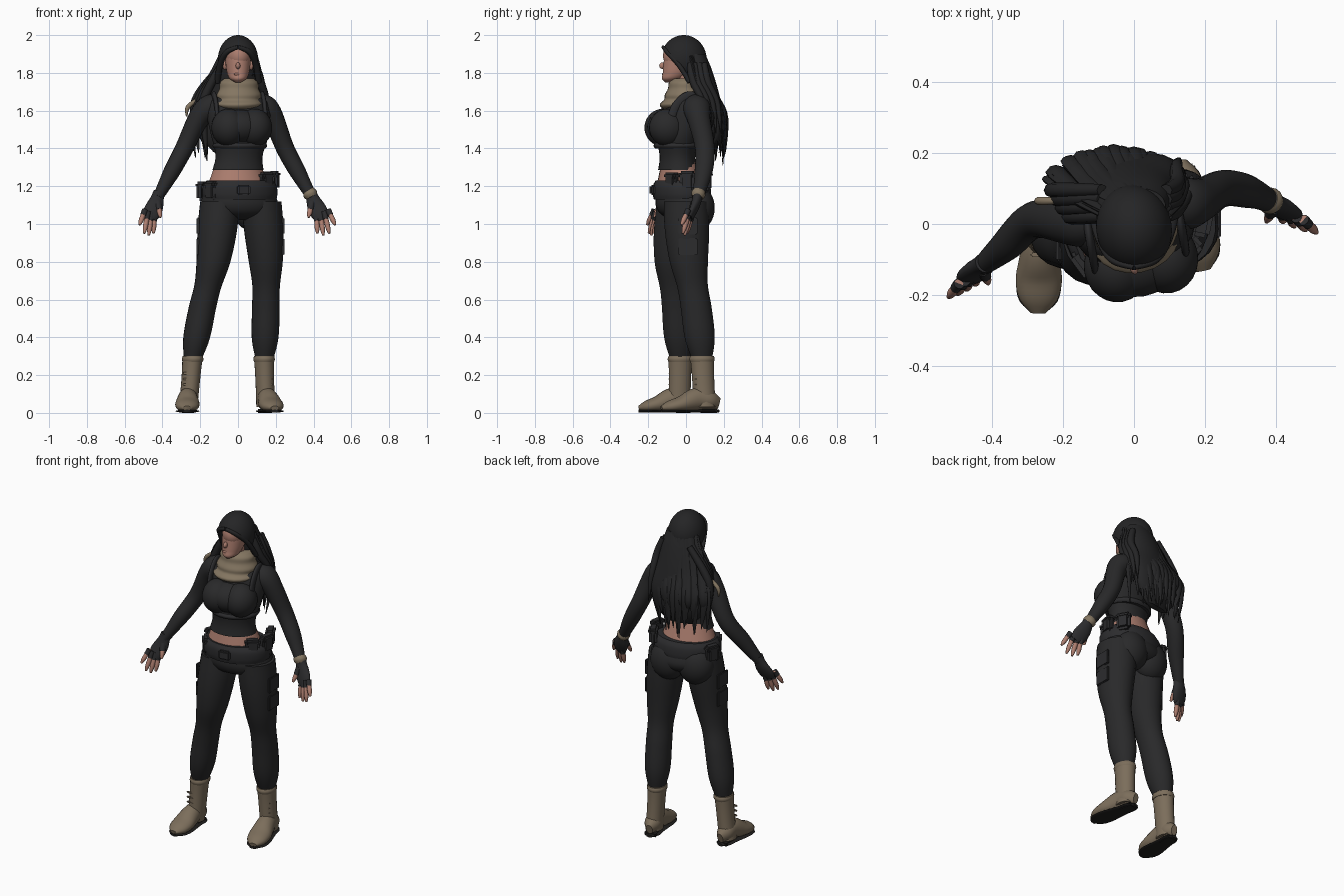
import bpy, bmesh, math, random
from mathutils import Vector, Matrix

if "Cube" in bpy.data.objects:
    bpy.data.objects.remove(bpy.data.objects["Cube"])
random.seed(4)


def material(name, *rgb):
    mat = bpy.data.materials.new(name)
    mat.use_nodes = True
    mat.diffuse_color = (*rgb, 1)
    bsdf = mat.node_tree.nodes["Principled BSDF"]
    bsdf.inputs["Base Color"].default_value = (*rgb, 1)
    return mat


CLOTH = material("black cloth", .022, .022, .023)
HAIR = material("black hair", .018, .018, .019)
GEAR = material("charcoal leather", .025, .025, .027)
SKIN = material("skin", .42, .21, .16)
BOOT = material("tan leather", .2, .155, .105)
SCARF = material("tan knit", .23, .18, .12)
SOLE = material("dark rubber", .015, .014, .013)
UP = Vector((0, 0, 1))
TURN = Matrix.Rotation(.18, 3, "Z")  # the body is turned slightly about its axis


def finish(bm, name, mat):
    bmesh.ops.recalc_face_normals(bm, faces=bm.faces[:])
    mesh = bpy.data.meshes.new(name)
    bm.to_mesh(mesh)
    bm.free()
    mesh.materials.append(mat)
    obj = bpy.data.objects.new(name, mesh)
    bpy.context.collection.objects.link(obj)
    bpy.ops.object.select_all(action="DESELECT")
    obj.select_set(True)
    bpy.context.view_layer.objects.active = obj
    bpy.ops.object.shade_smooth_by_angle(angle=math.radians(50))


def sample(keys, t):
    """Smooth curve through evenly spaced keys, either numbers or vectors."""
    last = len(keys) - 1
    i = min(int(t * last), last - 1)
    f = t * last - i
    a, b, c, d = (keys[min(max(i + k, 0), last)] for k in (-1, 0, 1, 2))
    return b + (c - a) * (f / 2) + (a * 2 - b * 5 + c * 4 - d) * (f * f / 2) + (b * 3 - a - c * 3 + d) * (f ** 3 / 2)


def loft(name, mat, path, width, depth, rings=20, sides=20, level=False, ref=(0, 1, 0), floor=0):
    """Elliptical rings along a path; depth is a ratio of the width or its own keys."""
    bm = bmesh.new()
    path = [Vector(p) for p in path]
    hoops = []
    for i in range(rings + 1):
        t = i / rings
        w = max(sample(width, t), .001)
        h = max(sample(depth, t), .001) if isinstance(depth, tuple) else w * depth
        if level:
            u, v = TURN.col[0], TURN.col[1]
        else:
            along = sample(path, min(t + .02, 1)) - sample(path, max(t - .02, 0))
            u = Vector(ref).cross(along).normalized()
            v = along.normalized().cross(u)
        hoop = []
        for k in range(sides):
            a = math.tau * k / sides
            p = sample(path, t) + u * w * math.cos(a) + v * h * math.sin(a)
            p.z = max(p.z, floor)
            hoop.append(bm.verts.new(p))
        hoops.append(hoop)
    for lower, upper in zip(hoops, hoops[1:]):
        for k in range(sides):
            bm.faces.new((lower[k - 1], lower[k], upper[k], upper[k - 1]))
    bm.faces.new(hoops[0])
    bm.faces.new(hoops[-1])
    finish(bm, name, mat)


def ball(name, mat, centre, size, segments=24, opening=None):
    """Ellipsoid; an opening direction slices off that side of it."""
    bm = bmesh.new()
    bmesh.ops.create_uvsphere(bm, u_segments=segments, v_segments=segments, radius=1, matrix=Matrix.Translation(centre)
                              @ TURN.to_4x4() @ Matrix.Diagonal((*size, 1)))
    if opening:
        bmesh.ops.bisect_plane(bm, geom=bm.verts[:] + bm.edges[:] + bm.faces[:], plane_co=(0, 0, 1.8),
                               plane_no=opening, clear_outer=True)
    finish(bm, name, mat)


def box(name, mat, centre, size, turn=0):
    bm = bmesh.new()
    bmesh.ops.create_cube(bm, size=1, matrix=Matrix.Translation(centre) @ Matrix.Rotation(turn, 4, "Z")
                          @ Matrix.Diagonal((*size, 1)))
    bmesh.ops.bevel(bm, geom=bm.edges[:], offset=min(size) / 3, segments=2, affect="EDGES")
    finish(bm, name, mat)


# Torso, bare midriff and pelvis
loft("top", CLOTH, [(0, -.045, 1.285), (.01, -.04, 1.45), (0, .01, 1.6), (0, .02, 1.7)],
     (.138, .126, .15, .165, .175, .155, .07), .74, level=True)
loft("midriff", SKIN, [(0, -.04, 1.35), (0, -.03, 1.2)], (.11, .165), .76, level=True)
loft("pelvis", CLOTH, [(0, -.03, 1.23), (.01, -.01, 1.1), (.02, -.01, 1.02)],
     (.165, .19, .207, .17, .06), .72, level=True)
ball("bust_bridge", CLOTH, (.01, -.1, 1.515), (.125, .105, .09))
for side, s in (("right", -1), ("left", 1)):
    ball(side + "_bust", CLOTH, TURN @ Vector((.07 * s, -.11, 1.51)), (.092, .1, .1))
    ball(side + "_buttock", CLOTH, TURN @ Vector((.085 * s, .045, 1.085)), (.108, .092, .12))
    strap = [TURN @ Vector((.13 * s, y, z)) for y, z in ((-.11, 1.52), (-.08, 1.62), (0, 1.68), (.09, 1.62))]
    loft(side + "_vest_strap", GEAR, strap, (.02, .024, .02), .5, ref=(s, 0, 0))
loft("bust_band", GEAR, [(.01, -.045, 1.4), (.01, -.045, 1.43)], (.138, .147, .138), .86, level=True)

# Belt with buckle and a ring of pouches
loft("belt", GEAR, [(.01, -.02, 1.13), (.01, -.025, 1.23)], (.196, .202, .198, .178), .76, level=True)
box("buckle", GEAR, (.03, -.175, 1.18), (.07, .025, .055), .18)
for angle in (-2.5, -.8, -.2, .5, 2.8):
    spot = TURN @ Vector((.195 * math.cos(angle), .14 * math.sin(angle), 1.2 + .03 * math.cos(angle)))
    box("belt_pouch", GEAR, spot, (.045, .08, .1), angle)
    box("pouch_flap", GEAR, spot + UP * .035, (.053, .088, .035), angle)

# Legs share one profile, and stand on different paths
LEGS = {"right": [(-.095, -.035, 1.12), (-.13, -.065, .8), (-.19, -.045, .55), (-.24, -.03, .28)],
        "left": [(.125, 0, 1.12), (.147, .015, .8), (.147, .055, .55), (.14, .085, .28)]}
for side, path in LEGS.items():
    loft(side + "_leg", CLOTH, path, (.105, .105, .09, .073, .073, .071, .046), 1.14, rings=30, level=True)
for side, x, y in (("right", -.212, -.055), ("left", .238, .01)):
    for z in (.88, .99):
        box(side + "_thigh_pocket", GEAR, (x, y, z), (.014, .1, .09))


# Boots: shaft, foot running toward the toe, sole, heel and laces
def boot(side, top, ankle, toe):
    top, ankle, toe = Vector((*top, .3)), Vector((*ankle, 0)), Vector((*toe, 0))
    ahead = (toe - ankle).normalized()
    turn = math.atan2(ahead.x, -ahead.y)
    back = ankle - ahead * .075
    loft(side + "_boot_shaft", BOOT, [top, ankle.lerp(top, .5), ankle + UP * .03], (.054, .05, .049, .05), 1.2, level=True)
    loft(side + "_boot_cuff", BOOT, [top - UP * .03, top], (.053, .057, .053), 1.2, rings=6, level=True)
    foot = [back.lerp(toe, f) + UP * z for f, z in ((0, .05), (.33, .075), (.67, .045), (1, .025))]
    loft(side + "_boot_foot", BOOT, foot, (.02, .047, .05, .058, .065, .056, .022),
         (.03, .05, .06, .055, .042, .032, .012), ref=UP, floor=.012)
    loft(side + "_sole", SOLE, [back + UP * .009, toe + UP * .009], (.018, .046, .049, .057, .064, .055, .022),
         (.008, .008, .008), ref=UP)
    box(side + "_heel", SOLE, ankle - ahead * .02 + UP * .01, (.075, .09, .02), turn)
    for k in range(4):
        box(side + "_boot_lace", BOOT, ankle + ahead * .052 + UP * (.12 + .03 * k), (.05, .012, .012), turn)


boot("right", (-.24, -.03), (-.265, -.035), (-.27, -.25))
boot("left", (.138, .085), (.147, .1), (.195, -.13))

# Sleeves share one profile too
SLEEVES = {"right": [(-.1, .01, 1.65), (-.2, .01, 1.57), (-.285, .01, 1.4), (-.36, -.06, 1.26), (-.425, -.115, 1.14)],
           "left": [(.1, .05, 1.65), (.18, .065, 1.57), (.25, .1, 1.4), (.325, .09, 1.26), (.392, .06, 1.14)]}
for side, path in SLEEVES.items():
    loft(side + "_sleeve", CLOTH, path, (.05, .068, .056, .05, .047, .044, .035, .027), 1.08, rings=30)
wrist = Vector(SLEEVES["left"][-1])
loft("bracelet", SCARF, [wrist + Vector((-.017, .01, .035)), wrist], (.032, .038, .03), 1, sides=16)


# Fingerless gloves with bare finger ends
def hand(side, s, spread, slant):
    start = Vector(SLEEVES[side][-1])

    def place(across, down, forward):
        return start + Vector((s * spread * across, -.1 * down - forward - slant * across, -down))

    loft(side + "_glove", GEAR, [place(-.01, -.03, 0), place(.018, .04, 0), place(.058, .11, .01)],
         (.03, .034, .044, .047, .034), (.03, .026, .024, .02, .014), sides=16)
    for k, drop in enumerate((.19, .2, .19, .145)):
        root = place(.024 + .022 * k, .09 - .008 * k, .01)
        tip = place(.03 + .033 * k, drop, .025)
        loft(side + "_finger", SKIN, [root, tip], (.013, .013, .013, .006), 1, sides=10)
        loft(side + "_glove_finger", GEAR, [root, root.lerp(tip, .35)], (.016, .015), 1, rings=4, sides=10)
    base, end = place(0, .025, .01), place(-.02, .105, .05)
    loft(side + "_thumb", SKIN, [base, end], (.018, .015, .013, .006), 1, sides=10)
    loft(side + "_glove_thumb", GEAR, [base, base.lerp(end, .5)], (.022, .016), 1, rings=4, sides=10)


hand("right", -1, .75, .4)
hand("left", 1, .95, .35)

# Head and neck
loft("neck", SKIN, [(0, .02, 1.66), (0, -.01, 1.8)], (.05, .043, .045), 1.1, level=True)
ball("skull", SKIN, (0, -.025, 1.89), (.07, .098, .085))
loft("jaw", SKIN, [(0, -.09, 1.75), (0, -.05, 1.8), (0, -.03, 1.88)], (.016, .045, .058, .065, .068), 1.28, level=True)
ball("nose", SKIN, (0, -.122, 1.838), (.012, .02, .018))
ball("lips", SKIN, (0, -.116, 1.793), (.022, .01, .008))
for x in (-.07, .07):
    ball("ear", SKIN, (x, 0, 1.845), (.012, .02, .03))

# Scarf with folds and a loose end
loft("scarf", SCARF, [(0, -.055, 1.6), (.005, -.017, 1.67), (.005, -.005, 1.77)],
     (.05, .1, .127, .115, .12, .105, .102, .08), .82, rings=35, level=True)
loft("scarf_end", SCARF, [(-.2, .065, 1.67), (-.264, .065, 1.62), (-.272, .065, 1.57)], (.008, .012, .004), 1, sides=10)

# Hair cap sliced open along the hairline, edged by a parted fringe
ball("hair_cap", HAIR, (0, -.012, 1.87), (.106, .122, .13), 48, (0, -1, -1))
for s in (-1, 1):
    fringe = [(0, -.122, 1.937), (.06 * s, -.1, 1.91), (.094 * s, -.04, 1.845), (.11 * s, .02, 1.75)]
    loft("fringe", HAIR, fringe, (.01, .014, .016, .016), .8, sides=10)

# Long hair: inner mass and overlapping tapered locks
loft("hair_mass", HAIR, [(0, .04, 1.9), (-.015, .085, 1.72), (-.045, .135, 1.56), (-.05, .13, 1.38)],
     (.09, .112, .13, .16, .17, .15, .08), (.06, .075, .08, .07, .06, .05, .02), level=True)
for layer in range(2):
    for i in range(17):
        t = -1 + i / 8 + random.uniform(-.06, .06)
        bow = .07 * (1 - t * t)
        end = 1.34 + .07 * layer + .05 * abs(t) + random.uniform(-.05, .05)
        lock = [(.09 * t, .03 + bow, 1.89), (.145 * t - .025, .08 + bow, 1.7),
                (.185 * t - .05, .13 + bow + .01 * layer, 1.57),
                (.165 * t - .055, .12 + bow + random.uniform(-.01, .02), end)]
        r = random.uniform(.018, .03)
        loft("hair_lock", HAIR, lock, (r / 2, r, r, r * .8, .002), .6, rings=16, sides=8)

# Locks falling behind each shoulder
for k in range(4):
    x = -.18 - .014 * k
    y = .02 + .025 * k
    loft("right_side_lock", HAIR, [(-.09, y, 1.84), (x, y, 1.66), (x, y, 1.52), (x + .015, y, 1.36 + .04 * k)],
         (.018, .023, .021, .015, .002), .95, sides=8)
    loft("left_side_lock", HAIR, [(.09, y, 1.85), (.12, y + .02, 1.75), (.15 - .01 * k, y + .07, 1.64), (.13, y + .09, 1.48)],
         (.018, .022, .02, .014, .002), .95, sides=8)
